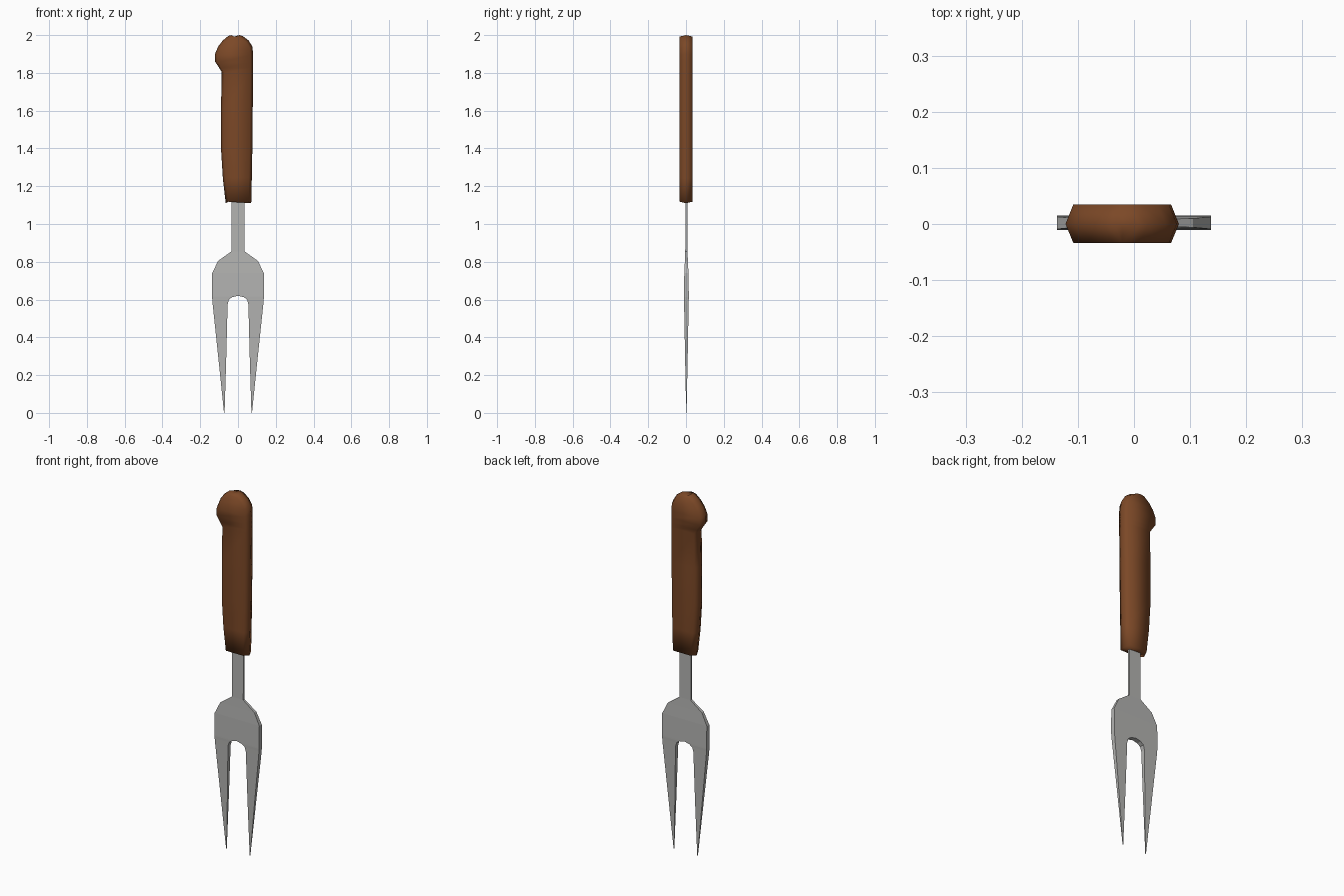
import bpy, bmesh

if "Cube" in bpy.data.objects:
    bpy.data.objects.remove(bpy.data.objects["Cube"])


def material(name, rgb):
    m = bpy.data.materials.new(name)
    m.diffuse_color = (*rgb, 1)
    m.use_nodes = True
    m.node_tree.nodes["Principled BSDF"].inputs["Base Color"].default_value = m.diffuse_color
    return m


def loft(bm, rings, skip=lambda a, b, c, d: False):
    """Join equal-sized rings of points with quads and cap both ends."""
    vs = [[bm.verts.new(p) for p in ring] for ring in rings]
    n = len(vs[0])
    for lo, hi in zip(vs, vs[1:]):
        for i in range(n):
            quad = (lo[i], lo[(i + 1) % n], hi[(i + 1) % n], hi[i])
            if not skip(*quad):
                bm.faces.new(quad)
    bm.faces.new(vs[0])
    bm.faces.new(vs[-1])


def finish(bm, name, mat):
    bmesh.ops.remove_doubles(bm, verts=bm.verts, dist=0.0001)
    bmesh.ops.recalc_face_normals(bm, faces=bm.faces)
    me = bpy.data.meshes.new(name)
    bm.to_mesh(me)
    bm.free()
    me.materials.append(mat)
    ob = bpy.data.objects.new(name, me)
    bpy.context.collection.objects.link(ob)
    return ob


steel = material("steel grey", (0.45, 0.45, 0.44))
wood = material("brown wood", (0.20, 0.065, 0.02))

# Fork blade: half rows of (z, inner x, outer x, half thickness), built on both sides
rows = [(0.0, 0.071, 0.074, 0.001), (0.3, 0.062, 0.105, 0.007),
        (0.575, 0.055, 0.134, 0.012), (0.60, 0.048, 0.136, 0.0125),
        (0.613, 0.03, 0.137, 0.013), (0.62, 0.0, 0.137, 0.013),
        (0.74, 0.0, 0.137, 0.011), (0.805, 0.0, 0.105, 0.008),
        (0.855, 0.0, 0.035, 0.006), (1.16, 0.0, 0.035, 0.005)]
bm = bmesh.new()
for s in (-1, 1):
    rings = [[(s * a, 0.002 - t, z), (s * b, 0.002 - t, z),
              (s * b, 0.002 + t, z), (s * a, 0.002 + t, z)]
             for z, a, b, t in rows]
    loft(bm, rings, lambda *q: all(abs(v.co.x) < 1e-6 for v in q))
finish(bm, "fork_blade", steel)

# Handle: rows of (z, left x, right x), six-sided section with a ridge at y = 0
rows = [(1.11, -0.065, 0.070), (1.24, -0.080, 0.073), (1.40, -0.090, 0.076),
        (1.61, -0.090, 0.078), (1.805, -0.086, 0.080), (1.83, -0.102, 0.080),
        (1.86, -0.122, 0.080), (1.90, -0.122, 0.080), (1.94, -0.105, 0.076),
        (1.972, -0.080, 0.056), (1.995, -0.052, 0.025), (2.0, -0.035, 0.008)]
bm = bmesh.new()
rings = []
for z, l, r in rows:
    zi = 1.555 + (z - 1.555) * 0.982
    k = 0.014
    rings.append([(l, 0, z), (l + k, -0.034, zi), (r - k, -0.034, zi),
                  (r, 0, z), (r - k, 0.035, zi), (l + k, 0.035, zi)])
loft(bm, rings)
handle = finish(bm, "handle", wood)
for p in handle.data.polygons:
    p.use_smooth = True
